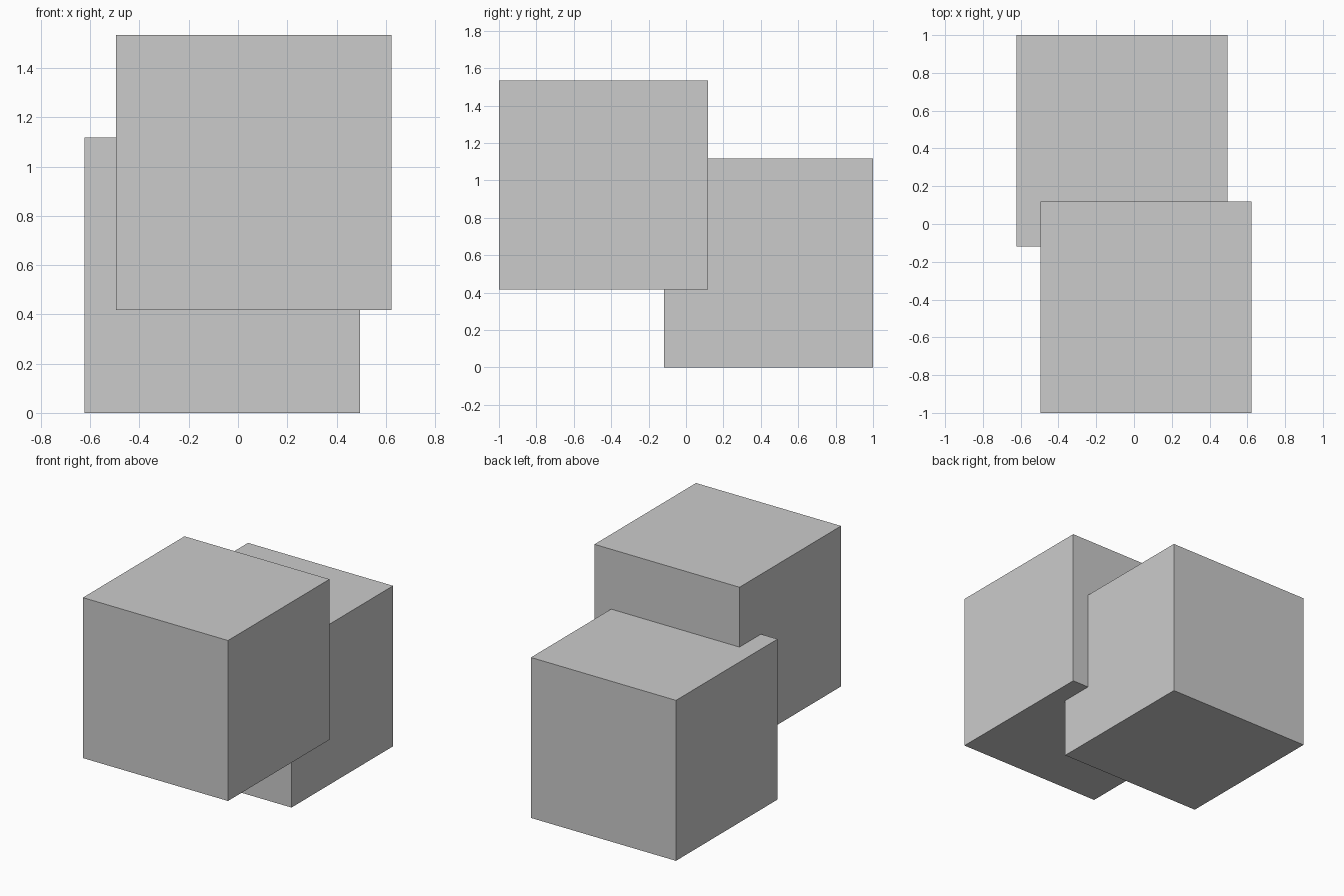
import bpy

if "Cube" in bpy.data.objects:
    bpy.data.objects.remove(bpy.data.objects["Cube"])

SIDE = 1.118


def cube(name, centre):
    bpy.ops.mesh.primitive_cube_add(size=SIDE, location=centre)
    bpy.context.object.name = name


# Two equal overlapping cubes, offset diagonally about the centre
dx, dy, base = 0.064, 0.441, 0.417
cube("lower_back_cube", (-dx, dy, SIDE / 2))
cube("upper_front_cube", (dx, -dy, base + SIDE / 2))
